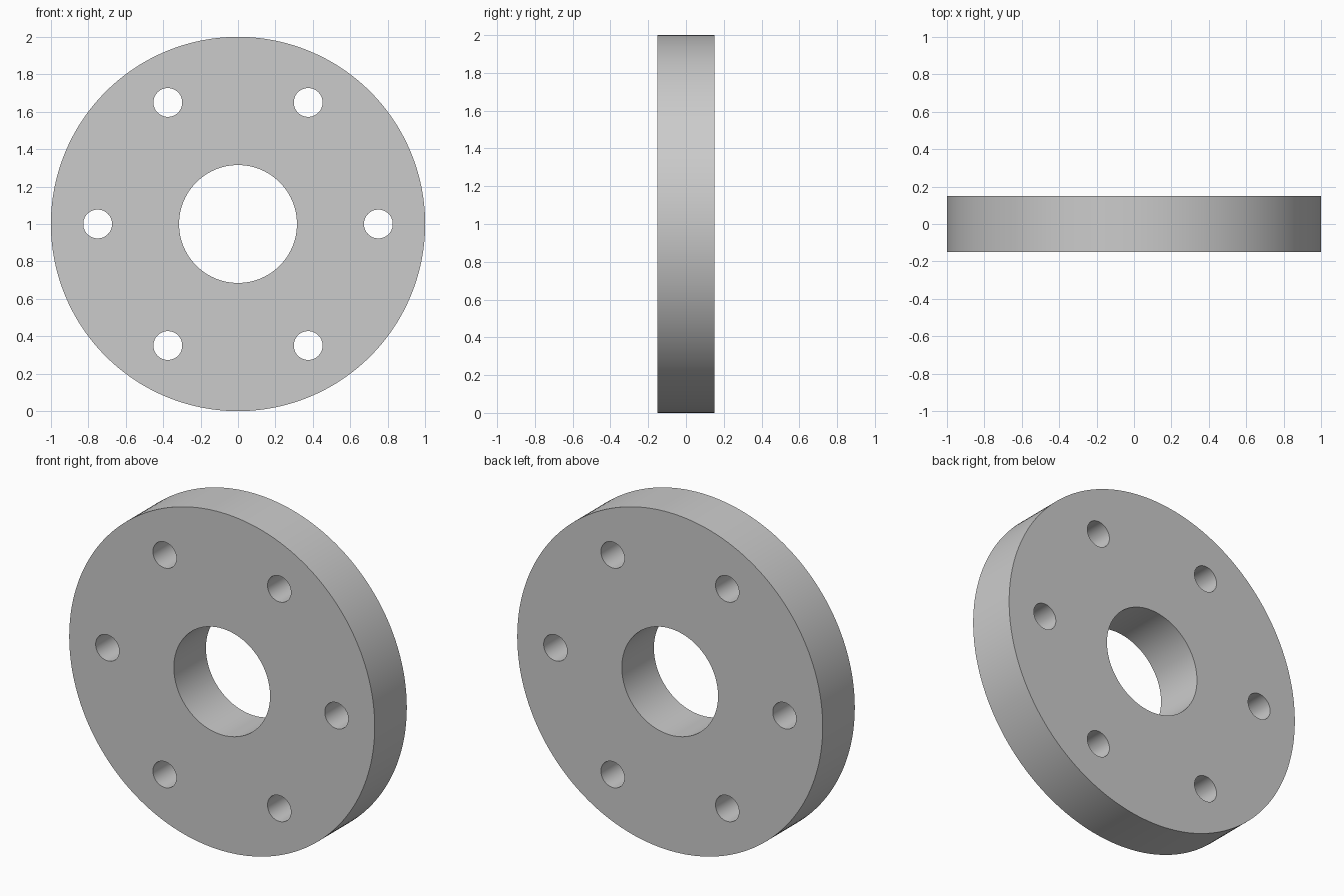
import bpy
from math import cos, sin, tau, pi, radians

if "Cube" in bpy.data.objects:
    bpy.data.objects.remove(bpy.data.objects["Cube"])

CENTRE_Z = 1.0
THICKNESS = 0.30


def cylinder(name, radius, depth, x=0.0, z=CENTRE_Z, sides=64):
    """Cylinder whose axis runs front to back."""
    bpy.ops.mesh.primitive_cylinder_add(
        vertices=sides, radius=radius, depth=depth,
        location=(x, 0, z), rotation=(pi / 2, 0, 0))
    obj = bpy.context.object
    obj.name = name
    return obj


# Cutters: central bore and six bolt holes on a circle
cutters = [cylinder("bore_cutter", 0.315, 1.0, sides=96)]
for i in range(6):
    a = tau * i / 6
    cutters.append(cylinder(f"bolt_hole_cutter_{i + 1}", 0.077, 1.0,
                            0.75 * cos(a), CENTRE_Z + 0.75 * sin(a), 48))

# Flange disc
flange = cylinder("flange_disc", 1.0, THICKNESS, sides=192)
for cutter in cutters:
    cutter.hide_render = True
    mod = flange.modifiers.new(cutter.name, 'BOOLEAN')
    mod.operation = 'DIFFERENCE'
    mod.solver = 'EXACT'
    mod.object = cutter
    bpy.ops.object.modifier_apply(modifier=mod.name)

# Cutters are no longer needed once applied
for cutter in cutters:
    bpy.data.objects.remove(cutter, do_unlink=True)

# Smooth round walls, crisp rims
bpy.ops.object.shade_smooth_by_angle(angle=radians(30))
